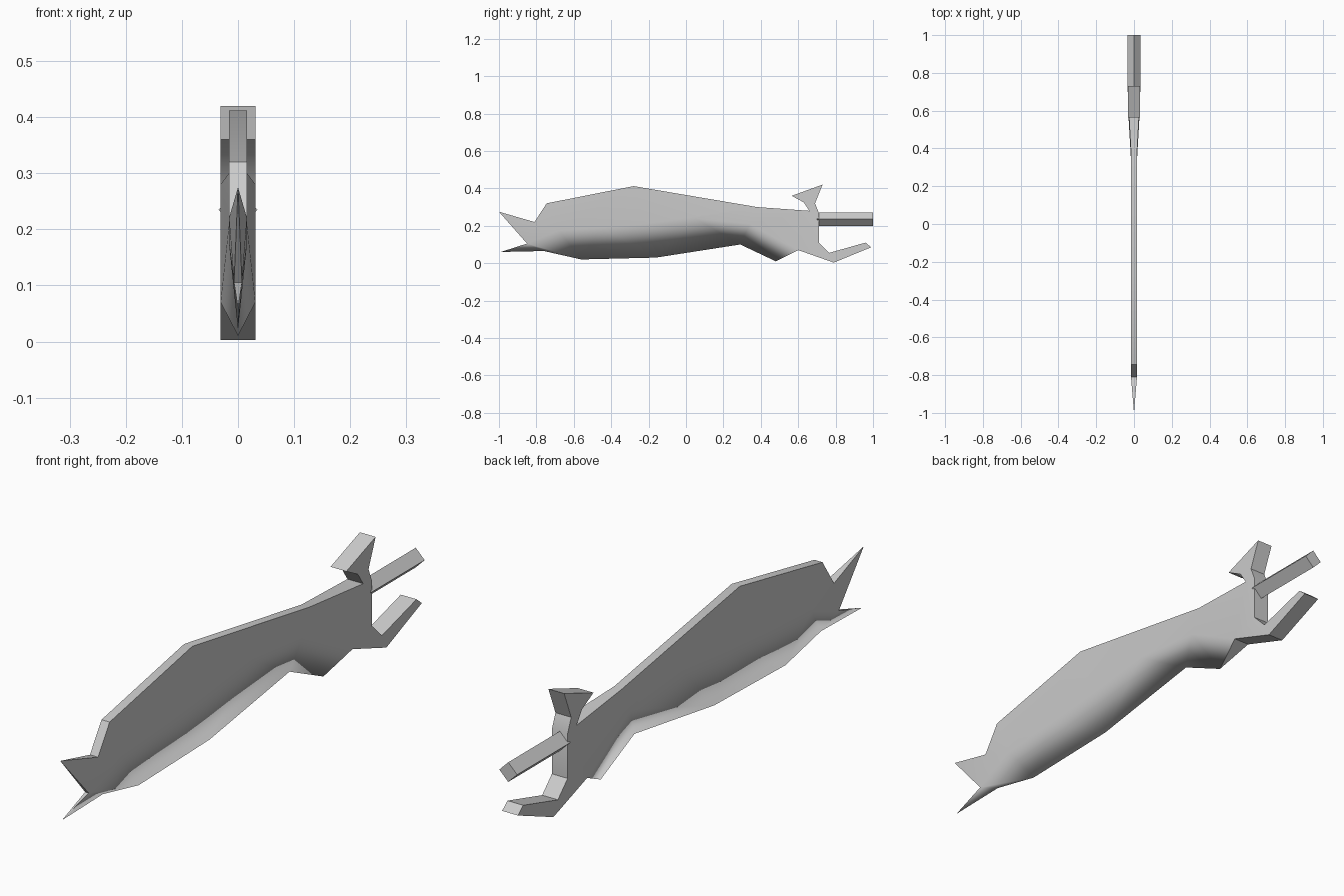
import bpy, bmesh, math

if "Cube" in bpy.data.objects:
    bpy.data.objects.remove(bpy.data.objects["Cube"])

steel = bpy.data.materials.new("steel grey")
steel.diffuse_color = (0.6, 0.6, 0.6, 1)
steel.use_nodes = True
steel.node_tree.nodes["Principled BSDF"].inputs["Base Color"].default_value = steel.diffuse_color

T, G = 0.016, 0.031   # half thickness of the blade and of the guard
# name: (y, z, half thickness)
P = {
    # front fork and spine
    "a": (-1.0, .275, 0), "b": (-.81, .22, T), "c": (-.745, .32, T),
    "d": (-.28, .412, T), "e": (.38, .30, T), "f": (.66, .28, G),
    # upper guard hook
    "g": (.63, .325, G), "h": (.565, .36, G), "i": (.73, .42, G),
    "j": (.69, .32, G), "k": (.71, .27, G),
    # lower guard hook
    "l": (.71, .11, G), "m": (.765, .055, G), "n": (.96, .11, G),
    "o": (.99, .085, G), "p": (.79, .003, G), "q": (.60, .07, G),
    # cutting edge, back to the fork
    "r": (.48, .01, 0), "s": (.29, .10, 0), "t": (-.16, .03, 0),
    "u": (-.56, .02, 0), "v": (-.76, .065, 0), "w": (-.99, .06, 0),
    "x": (-.85, .105, .007),
    # line where the bevel starts
    "1": (-.68, .175, T), "2": (-.45, .19, T), "3": (-.22, .21, T),
    "4": (.05, .24, T), "5": (.34, .21, T),
}
OUTLINE = "abcdefghijklmnopqrstuvwx"
FACES = ["abx", "bc1", "b1x", "cd321", "de543", "ef5", "fq5",
         "fghj", "hij", "fjk", "fklq", "lmpq", "mnop",
         "xvw", "x1uv", "12u", "23tu", "34t", "45st", "5rs", "5qr"]

# blade and guard: both mirrored sides joined by a rim
bm = bmesh.new()
right = {k: bm.verts.new((w, y, z)) for k, (y, z, w) in P.items()}
left = {k: right[k] if w == 0 else bm.verts.new((-w, y, z))
        for k, (y, z, w) in P.items()}


def add_face(verts):
    verts = list(dict.fromkeys(verts))
    if len(verts) > 2:
        bm.faces.new(verts)


for names in FACES:
    add_face([right[k] for k in names])
    add_face([left[k] for k in reversed(names)])
for k, n in zip(OUTLINE, OUTLINE[1:] + OUTLINE[0]):
    add_face([right[k], right[n], left[n], left[k]])
bmesh.ops.recalc_face_normals(bm, faces=bm.faces[:])

# smooth sides and a rolled cutting edge; every other corner is crisp
for f in bm.faces:
    f.smooth = True
for e in bm.edges:
    cutting = all(abs(v.co.x) < 1e-5 for v in e.verts)
    e.smooth = cutting or e.calc_face_angle(0) < math.radians(30)
mesh = bpy.data.meshes.new("blade_and_guard")
bm.to_mesh(mesh)
bm.free()
mesh.materials.append(steel)
blade = bpy.data.objects.new("blade_and_guard", mesh)
bpy.context.collection.objects.link(blade)

# square tang set on its corner
bpy.ops.mesh.primitive_cylinder_add(vertices=4, radius=.035, depth=.30,
                                    location=(0, .85, .235),
                                    rotation=(math.pi / 2, 0, 0))
tang = bpy.context.object
tang.name = "tang"
tang.data.materials.append(steel)
